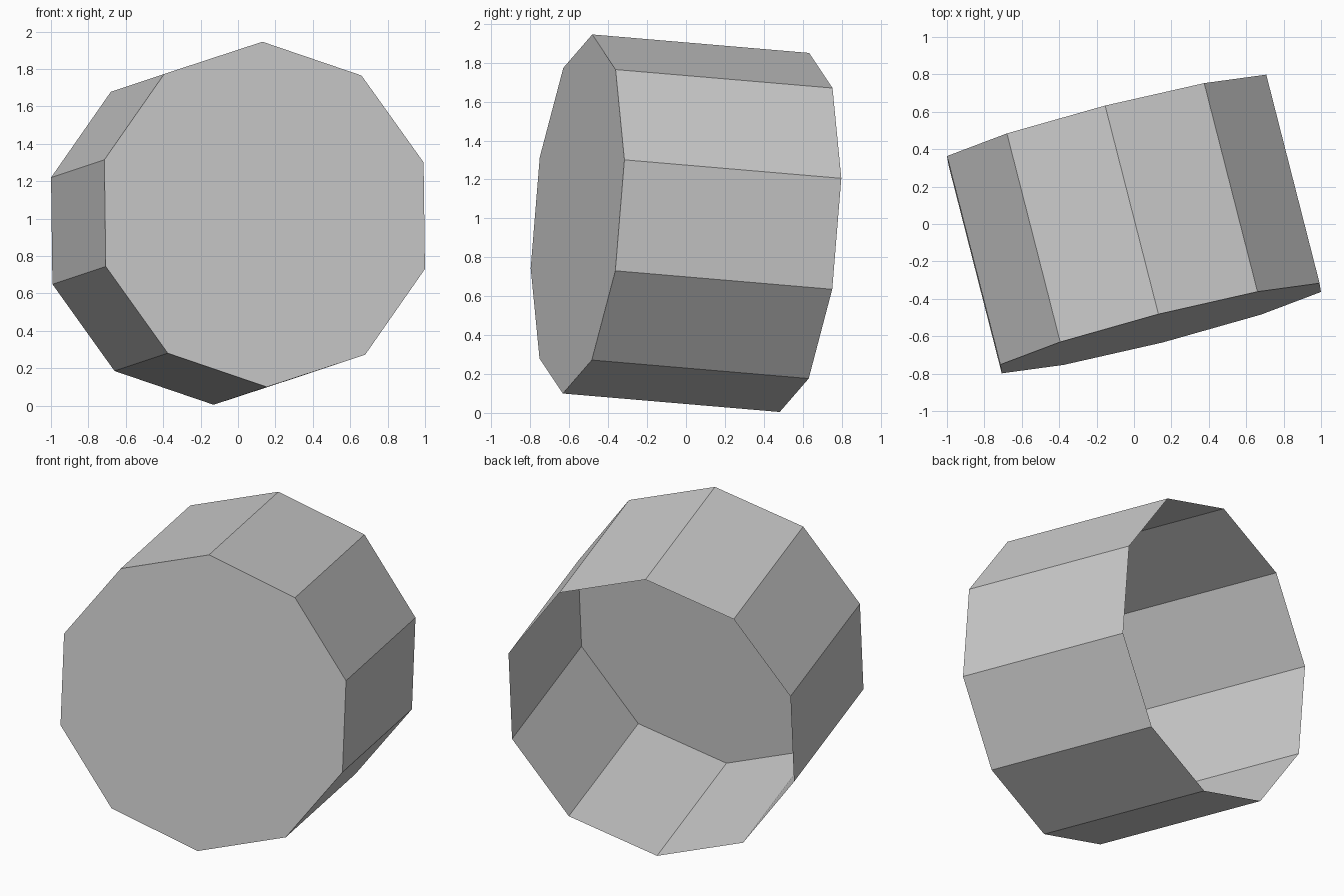
import bpy, bmesh, math
from mathutils import Vector

cube = bpy.data.objects.get("Cube")
if cube:
    bpy.data.objects.remove(cube, do_unlink=True)

SIDES, RADIUS = 10, 0.926

# Tilted frame of the tub: axis runs from the closed front to the open back
axis = Vector((-0.285, 1.115, -0.095))
up = Vector((-0.0125, 0.078, 0.923))
up = (up - up.project(axis)).normalized()
side = axis.cross(up).normalized()
centre = Vector((0, 0, 0.975))


def ring(bm, middle):
    """Regular ring of vertices around the tub axis."""
    points = []
    for i in range(SIDES):
        a = math.tau * i / SIDES
        points.append(bm.verts.new(middle + RADIUS * (up * math.cos(a) + side * math.sin(a))))
    return points


# Open ten-sided tub: closed front, thin walls, open back
bm = bmesh.new()
front = ring(bm, centre - axis / 2)
back = ring(bm, centre + axis / 2)
bm.faces.new(front)
for i in range(SIDES):
    j = (i + 1) % SIDES
    bm.faces.new((front[i], back[i], back[j], front[j]))
bmesh.ops.recalc_face_normals(bm, faces=bm.faces)
# Make the closed front face outwards
bm.faces.ensure_lookup_table()
bm.normal_update()
if bm.faces[0].normal.dot(axis) > 0:
    bmesh.ops.reverse_faces(bm, faces=bm.faces)

mesh = bpy.data.meshes.new("open_tub")
bm.to_mesh(mesh)
bm.free()
tub = bpy.data.objects.new("open_tub", mesh)
bpy.context.collection.objects.link(tub)

# Plain grey finish
grey = bpy.data.materials.new("light_grey")
grey.use_nodes = True
colour = (0.6, 0.6, 0.6, 1)
grey.diffuse_color = colour
grey.node_tree.nodes["Principled BSDF"].inputs["Base Color"].default_value = colour
mesh.materials.append(grey)
